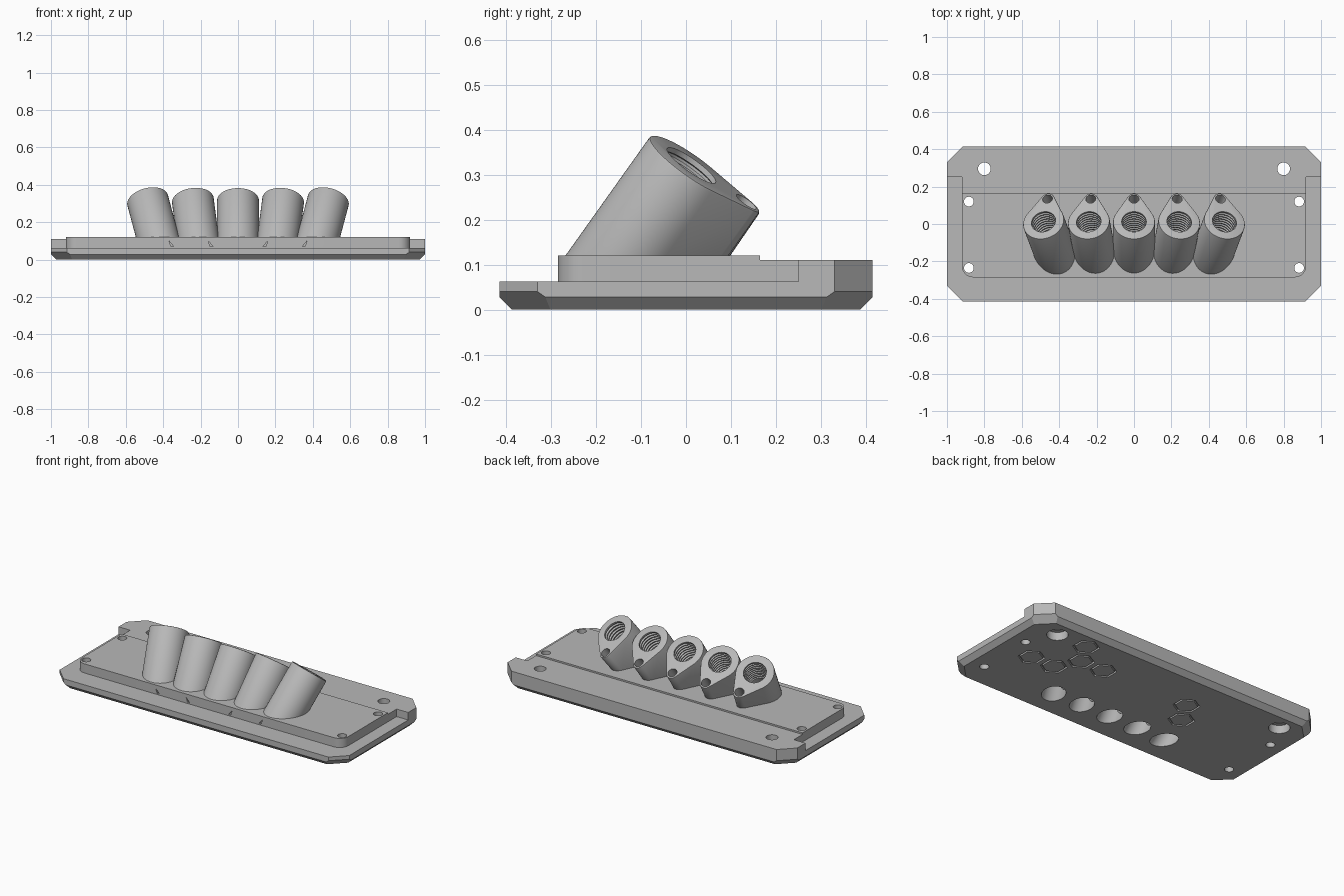
import bpy, bmesh, math
from mathutils import Matrix, Vector

cube = bpy.data.objects.get("Cube")
if cube:
    bpy.data.objects.remove(cube, do_unlink=True)

# One plain grey for everything
grey = bpy.data.materials.new("plain_grey")
grey.use_nodes = True
color = (0.48, 0.48, 0.48, 1)
grey.diffuse_color = color
grey.node_tree.nodes["Principled BSDF"].inputs["Base Color"].default_value = color


def circle(r, n=32, x=0, y=0, start=0.0):
    return [(x + r * math.cos(start + math.tau * i / n),
             y + r * math.sin(start + math.tau * i / n)) for i in range(n)]


def arc(x, y, r, a0, a1, n=8):
    return [(x + r * math.cos(a0 + (a1 - a0) * i / n),
             y + r * math.sin(a0 + (a1 - a0) * i / n)) for i in range(n + 1)]


def prism(points, z0, z1):
    bm = bmesh.new()
    face = bm.faces.new([bm.verts.new((x, y, z0)) for x, y in points])
    top = bmesh.ops.extrude_face_region(bm, geom=[face])["geom"]
    bmesh.ops.translate(bm, vec=(0, 0, z1 - z0),
                        verts=[v for v in top if isinstance(v, bmesh.types.BMVert)])
    bmesh.ops.recalc_face_normals(bm, faces=bm.faces)
    return bm


def lathe(profile, n=32):
    bm = bmesh.new()
    rings = [[bm.verts.new((x, y, z)) for x, y in circle(r, n)] for r, z in profile]
    for a, b in zip(rings, rings[1:]):
        for i in range(n):
            j = (i + 1) % n
            bm.faces.new((a[i], a[j], b[j], b[i]))
    bm.faces.new(rings[0])
    bm.faces.new(rings[-1])
    bmesh.ops.recalc_face_normals(bm, faces=bm.faces)
    return bm


def slice_off(bm, point, normal):
    """Remove everything on the normal side of a plane and close the cut."""
    bmesh.ops.bisect_plane(bm, geom=bm.verts[:] + bm.edges[:] + bm.faces[:],
                           plane_co=point, plane_no=normal, clear_outer=True)
    bmesh.ops.holes_fill(bm, edges=bm.edges[:], sides=0)
    bmesh.ops.recalc_face_normals(bm, faces=bm.faces)


def make(name, bm, matrix=None):
    if matrix:
        bm.transform(matrix)
    mesh = bpy.data.meshes.new(name)
    bm.to_mesh(mesh)
    bm.free()
    mesh.materials.append(grey)
    obj = bpy.data.objects.new(name, mesh)
    bpy.context.scene.collection.objects.link(obj)
    return obj


def cut(target, bm, matrix=None):
    cutter = make("cutter", bm, matrix)
    cutter.hide_render = True
    mod = target.modifiers.new("cut", 'BOOLEAN')
    mod.operation, mod.solver, mod.object = 'DIFFERENCE', 'EXACT', cutter
    bpy.context.view_layer.objects.active = target
    bpy.ops.object.modifier_apply(modifier=mod.name)
    bpy.data.objects.remove(cutter, do_unlink=True)


# Base plate: clipped rectangle with a chamfered underside
W, D, C = 1.0, 0.415, 0.085
outline = [(W, C - D), (W, D - C), (W - C, D), (C - W, D),
           (-W, D - C), (-W, C - D), (C - W, -D), (W - C, -D)]
bm = prism(outline, 0, 0.12)
for s in (-1, 1):
    slice_off(bm, (s * W, 0, 0.028), (s, 0, -1))
    slice_off(bm, (0, s * D, 0.028), (0, s, -1))
    for t in (-1, 1):
        slice_off(bm, (s * W, t * (D - C), 0.04), Vector((s, t, -math.sqrt(2))).normalized())
plate = make("base_plate", bm)

# Low rim around the raised deck, and the slightly lower rear deck
X, Y, R = 0.92, -0.285, 0.06
rim = [(-1.2, 0.25), (-1.2, -0.6), (1.2, -0.6), (1.2, 0.25), (X, 0.25)]
rim += arc(X - R, Y + R, R, 0, -math.pi / 2)
rim += arc(R - X, Y + R, R, -math.pi / 2, -math.pi)
rim += [(-X, 0.25)]
cut(plate, prism(rim, 0.063, 0.3))
cut(plate, prism([(-2, 0.165), (2, 0.165), (2, 1), (-2, 1)], 0.11, 0.3))

# Mounting holes: four small, two large with counterbores below
for s in (-1, 1):
    for y in (0.12, -0.235):
        cut(plate, prism(circle(0.026, 24, s * 0.883, y), -0.1, 0.3))
    cut(plate, prism(circle(0.034, 32, s * 0.8, 0.295), -0.1, 0.3))
    cut(plate, prism(circle(0.06, 32, s * 0.8, 0.295), -0.1, 0.05))

# Engraved hexagon rings on the underside
P = 0.16
for col, row in ((0, 2), (1, 0), (0, 0), (-0.5, 1), (-1.5, 1), (-5.25, 1), (-5.75, 0)):
    bm = bmesh.new()
    loops = [[bm.verts.new((0.59 + col * P + x, 0.014 + row * P * 0.87 + y, z))
              for x, y in circle(r, 6, start=math.pi / 6)]
             for r, z in ((0.076, -0.02), (0.076, 0.012), (0.064, 0.012), (0.064, -0.02))]
    for k in range(4):
        a, b = loops[k], loops[(k + 1) % 4]
        for i in range(6):
            j = (i + 1) % 6
            bm.faces.new((a[i], a[j], b[j], b[i]))
    bmesh.ops.recalc_face_normals(bm, faces=bm.faces)
    cut(plate, bm)

# Small slits in the front wall of the deck
for x in (-0.355, -0.145, 0.145, 0.355):
    side = math.copysign(1, x)
    sliver = [(x + side * 0.014, 0.1), (x - side * 0.012, 0.07), (x + side * 0.004, 0.07)]
    cut(plate, prism(sliver, -0.01, 0.01),
        Matrix.Translation((0, Y, 0)) @ Matrix.Rotation(math.pi / 2, 4, 'X'))

# Tilted tubes: teardrop section, threaded bore, small blind hole in the lug
TUBE_R, LUG_R, LUG_Y = 0.112, 0.037, 0.148
TILT = math.radians(34.5)
t = math.asin((TUBE_R - LUG_R) / LUG_Y)
section = arc(0, 0, TUBE_R, math.pi - t, math.tau + t, 40) + arc(0, LUG_Y, LUG_R, t, math.pi - t, 12)

bore = [(0.066, 0.05), (0.066, -0.012)]
for k in range(9):
    z = -0.016 - 0.02 * k
    bore += [(0.075, z), (0.075, z - 0.006), (0.066, z - 0.01), (0.066, z - 0.016)]
bore += [(0.066, -0.55)]

tubes = []
for i in range(-2, 3):
    place = (Matrix.Translation((i * 0.242, 0.012, 0.321))
             @ Matrix.Rotation(math.radians(7.5 * i), 4, 'Y')
             @ Matrix.Rotation(-TILT, 4, 'X'))
    bm = prism(section, -0.6, 0)
    top_edges = [e for e in bm.edges if all(v.co.z > -0.01 for v in e.verts)]
    bmesh.ops.bevel(bm, geom=top_edges, offset=0.005, segments=2, affect='EDGES', profile=0.5)
    bm.transform(place)
    slice_off(bm, (0, 0, 0.117), (0, 0, -1))
    tube = make(f"tube_{i + 3}", bm)
    cut(tube, lathe(bore), place)
    cut(tube, prism(circle(0.027, 24, 0, LUG_Y), -0.1, 0.05), place)
    cut(plate, lathe([(0.066, 0.05), (0.066, -0.55)]), place)
    tubes.append(tube)

# Channel joining the bores inside the plate
cut(plate, prism(circle(0.025, 20), -0.4, 0.4),
    Matrix.Translation((0, -0.185, 0.06)) @ Matrix.Rotation(math.pi / 2, 4, 'Y'))

# Smooth the round walls, keep the edges crisp
for obj in [plate] + tubes:
    bpy.ops.object.select_all(action='DESELECT')
    obj.select_set(True)
    bpy.context.view_layer.objects.active = obj
    bpy.ops.object.shade_smooth_by_angle(angle=math.radians(25))
